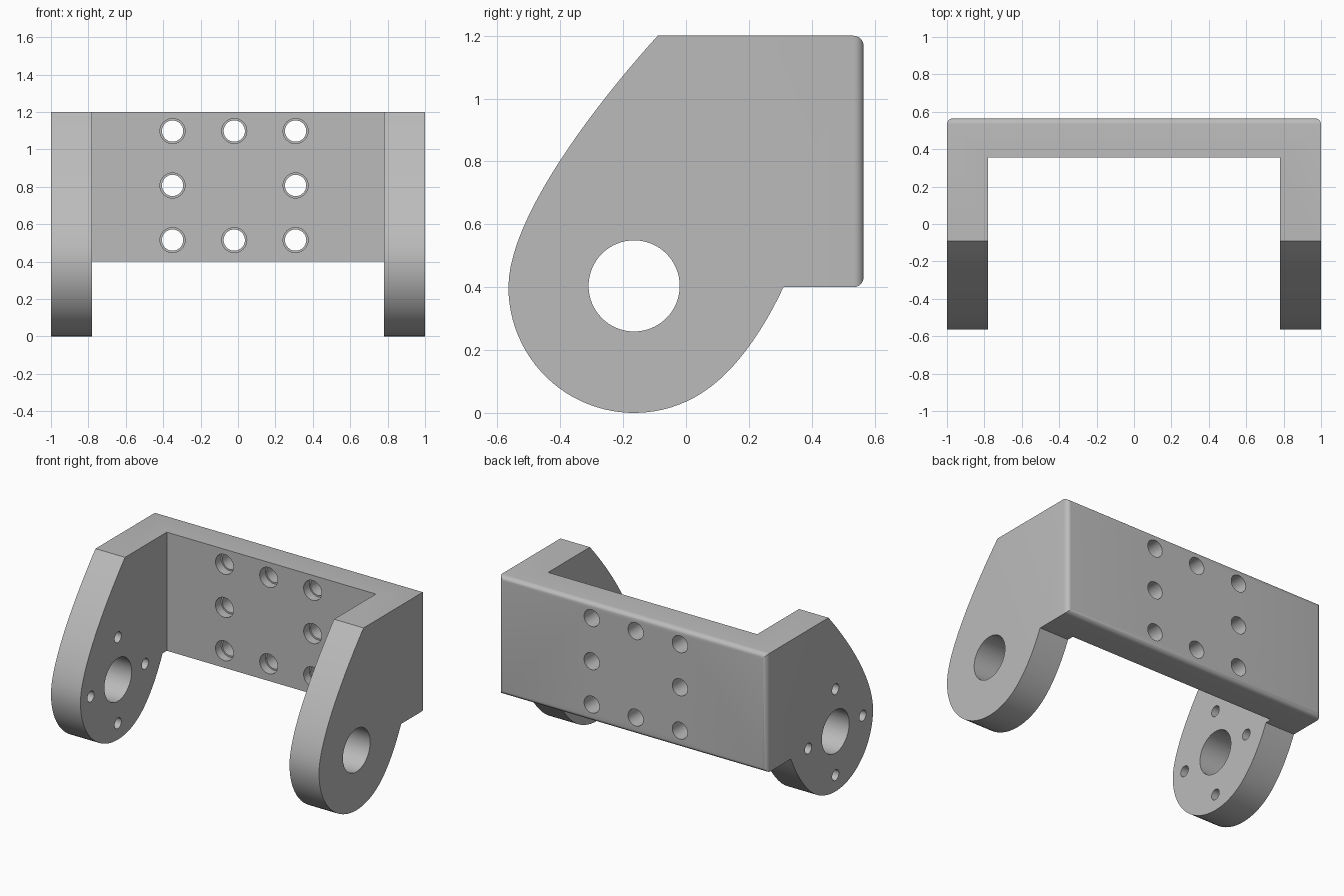
import bpy, bmesh, math
from mathutils import Matrix, Vector

cube = bpy.data.objects.get("Cube")
if cube:
    bpy.data.objects.remove(cube, do_unlink=True)

grey = bpy.data.materials.new("plain grey")
grey.use_nodes = True
grey.diffuse_color = (0.5, 0.5, 0.5, 1)
grey.node_tree.nodes["Principled BSDF"].inputs["Base Color"].default_value = (0.5, 0.5, 0.5, 1)

BORE_Y, BORE_Z, ROUND = -0.165, 0.4, 0.4     # centre and radius of the arm ends
INNER_X, PLATE_FRONT, PLATE_BACK = 0.78, 0.355, 0.565


def make_object(name, bm):
    bmesh.ops.recalc_face_normals(bm, faces=bm.faces)
    mesh = bpy.data.meshes.new(name)
    bm.to_mesh(mesh)
    bm.free()
    mesh.materials.append(grey)
    obj = bpy.data.objects.new(name, mesh)
    bpy.context.collection.objects.link(obj)
    return obj


def bezier(a, b, c, d, steps=20):
    a, b, c, d = map(Vector, (a, b, c, d))
    return [a * (1 - t) ** 3 + 3 * b * t * (1 - t) ** 2 + 3 * c * t * t * (1 - t) + d * t ** 3
            for t in (i / steps for i in range(steps + 1))]


def cylinder(bm, centre, radius, length, axis, sides=48):
    turn = Matrix.Rotation(math.pi / 2, 4, "Y" if axis == "X" else "X")
    bmesh.ops.create_cone(bm, cap_ends=True, segments=sides, radius1=radius, radius2=radius,
                          depth=length, matrix=Matrix.Translation(centre) @ turn)


def cut(target, name, bm):
    cutter = make_object(name, bm)
    cutter.hide_render = True
    mod = target.modifiers.new(name, "BOOLEAN")
    mod.operation, mod.solver, mod.object = "DIFFERENCE", "EXACT", cutter
    bpy.context.view_layer.objects.active = target
    bpy.ops.object.modifier_apply(modifier=mod.name)
    bpy.data.objects.remove(cutter, do_unlink=True)


# Side profile: swept front edge, round end, flared heel, square back
outline = bezier((-0.09, 1.2), (-0.29, 0.98), (-0.565, 0.62), (-0.565, 0.4))
for i in range(1, 32):
    a = math.radians(180 + 122 * i / 32)
    outline.append(Vector((BORE_Y + ROUND * math.cos(a), BORE_Z + ROUND * math.sin(a))))
outline += bezier((0.047, 0.061), (0.157, 0.13), (0.247, 0.265), (0.31, 0.4))
outline += [Vector((PLATE_BACK, 0.4)), Vector((PLATE_BACK, 1.2))]

# Full-width block with rounded back edges
bm = bmesh.new()
face = bm.faces.new([bm.verts.new((-1, p.x, p.y)) for p in outline])
side = bmesh.ops.extrude_face_region(bm, geom=[face])["geom"]
bmesh.ops.translate(bm, vec=(2, 0, 0), verts=[v for v in side if isinstance(v, bmesh.types.BMVert)])
back = [e for e in bm.edges if all(v.co.y > PLATE_BACK - 0.001 for v in e.verts)]
bmesh.ops.bevel(bm, geom=back, offset=0.032, segments=6, profile=0.5, affect="EDGES")
bracket = make_object("bracket", bm)

# Opening between the arms
bm = bmesh.new()
bmesh.ops.create_cube(bm, size=1, matrix=Matrix.Translation((0, PLATE_FRONT - 1, 0.6))
                      @ Matrix.Diagonal((2 * INNER_X, 2, 3, 1)))
cut(bracket, "opening_cutter", bm)

# Plate holes: a square ring of eight, with a shallow counterbore in front
spots = [(x, z) for x in (-0.35, -0.02, 0.308) for z in (0.515, 0.807, 1.098)
         if (x, z) != (-0.02, 0.807)]
for name, radius, depth in (("counterbore_cutter", 0.067, 0.12), ("screw_hole_cutter", 0.057, 1)):
    bm = bmesh.new()
    for x, z in spots:
        cylinder(bm, (x, PLATE_FRONT, z), radius, depth, "Y", 32)
    cut(bracket, name, bm)

# Large bore in each arm, four small holes around the one in the right arm
bm = bmesh.new()
for x in (-0.9, 0.9):
    cylinder(bm, (x, BORE_Y, BORE_Z + 0.004), 0.145, 0.6, "X", 64)
for i in range(4):
    a = i * math.pi / 2
    cylinder(bm, (-0.9, BORE_Y + 0.29 * math.cos(a), BORE_Z + 0.29 * math.sin(a)), 0.036, 0.6, "X", 24)
cut(bracket, "arm_hole_cutter", bm)

bpy.ops.object.select_all(action="DESELECT")
bracket.select_set(True)
bpy.context.view_layer.objects.active = bracket
bpy.ops.object.shade_smooth_by_angle(angle=math.radians(30))
